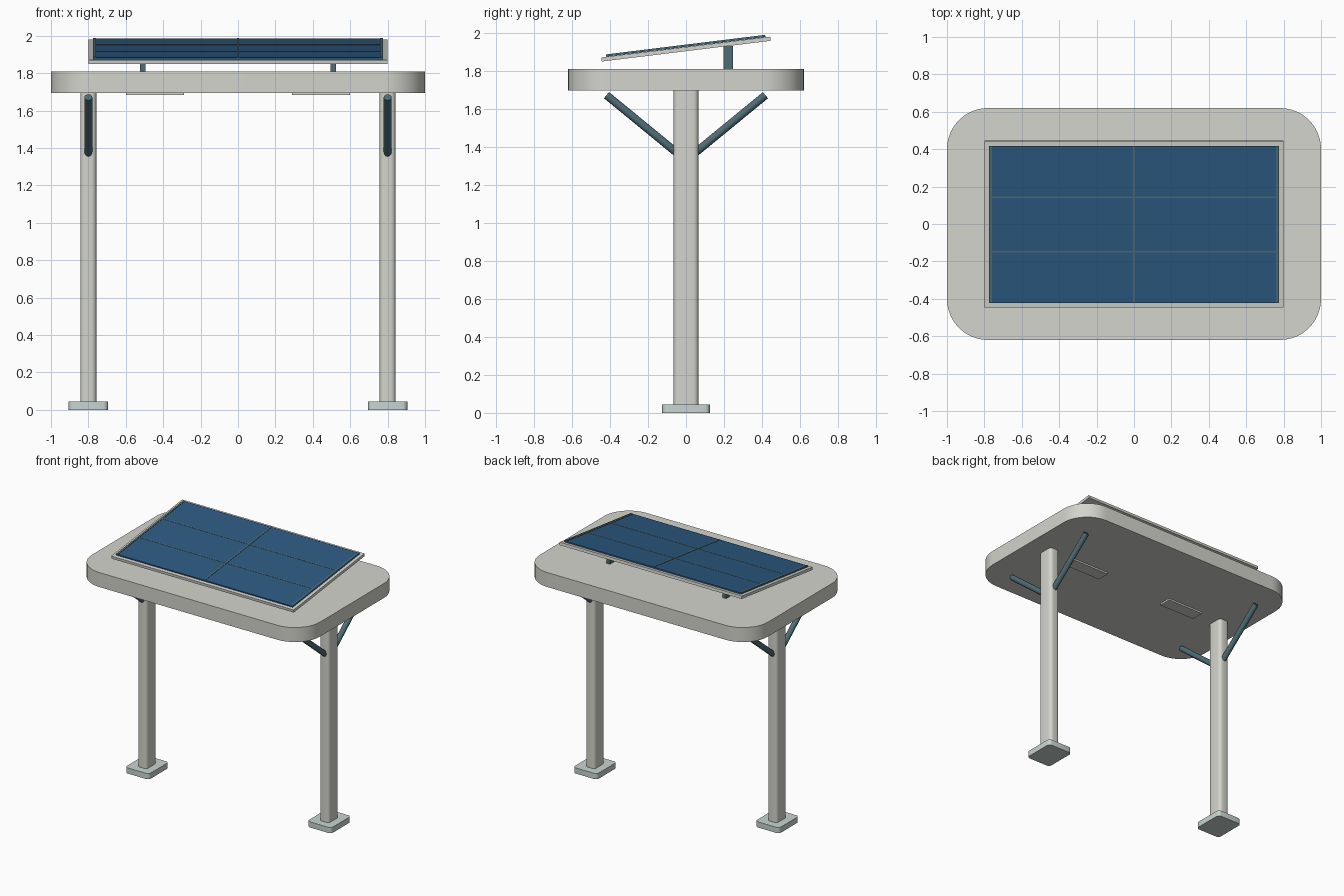
import bpy, bmesh, math
from mathutils import Vector, Matrix

if "Cube" in bpy.data.objects:
    bpy.data.objects.remove(bpy.data.objects["Cube"])


def material(name, rgb):
    m = bpy.data.materials.new(name)
    m.diffuse_color = (*rgb, 1)
    m.use_nodes = True
    m.node_tree.nodes["Principled BSDF"].inputs["Base Color"].default_value = m.diffuse_color
    return m


SHELL = material("warm_grey", (0.66, 0.66, 0.61))
FOOT = material("pale_grey_green", (0.58, 0.66, 0.64))
STEEL = material("dark_teal", (0.08, 0.15, 0.18))
CELL = material("solar_blue", (0.025, 0.10, 0.22))


def finish(name, bm, mat, smooth=False):
    mesh = bpy.data.meshes.new(name)
    bm.to_mesh(mesh)
    bm.free()
    mesh.materials.append(mat)
    ob = bpy.data.objects.new(name, mesh)
    bpy.context.collection.objects.link(ob)
    if smooth:
        bpy.ops.object.select_all(action='DESELECT')
        ob.select_set(True)
        bpy.context.view_layer.objects.active = ob
        bpy.ops.object.shade_smooth_by_angle(angle=math.radians(35))
    return ob


def box(name, size, centre, mat, radius=0, segments=4, matrix=None):
    """Box with optional rounded vertical edges."""
    bm = bmesh.new()
    bmesh.ops.create_cube(bm, size=1)
    bmesh.ops.scale(bm, vec=size, verts=bm.verts)
    if radius:
        upright = [e for e in bm.edges
                   if abs(e.verts[0].co.z - e.verts[1].co.z) > 1e-4]
        bmesh.ops.bevel(bm, geom=upright, offset=radius, segments=segments,
                        profile=0.5, affect='EDGES')
    bmesh.ops.translate(bm, vec=centre, verts=bm.verts)
    if matrix:
        bm.transform(matrix)
    return finish(name, bm, mat, radius > 0)


def rod(name, a, b, radius, mat):
    """Cylinder between two points."""
    a, b = Vector(a), Vector(b)
    d = b - a
    bm = bmesh.new()
    bmesh.ops.create_cone(bm, cap_ends=True, segments=20, radius1=radius,
                          radius2=radius, depth=d.length)
    bm.transform(Matrix.Translation((a + b) / 2)
                 @ d.to_track_quat('Z', 'Y').to_matrix().to_4x4())
    return finish(name, bm, mat, True)


# Canopy roof
box("canopy_roof", (2, 1.24, 0.115), (0, 0, 1.7525), SHELL, 0.22, 12)

for side, s in (("left", -1), ("right", 1)):
    # Foot plate, post and two diagonal braces
    box(f"{side}_foot", (0.21, 0.25, 0.045), (0.8 * s, 0, 0.0225), FOOT, 0.025)
    box(f"{side}_post", (0.085, 0.13, 1.66), (0.8 * s, 0, 0.87), SHELL, 0.025)
    for end, t in (("front", -1), ("back", 1)):
        rod(f"{side}_{end}_brace", (0.8 * s, 0.03 * t, 1.353),
            (0.8 * s, 0.418 * t, 1.671), 0.021, STEEL)
    # Ceiling light and rear panel mount
    box(f"{side}_light", (0.31, 0.10, 0.02), (0.445 * s, 0, 1.692), SHELL)
    box(f"{side}_panel_mount", (0.03, 0.05, 0.125), (0.51 * s, 0.222, 1.8675), STEEL)

# Tilted solar panel: tray, cell sheet and raised dividers
tilt = Matrix.Translation((0, 0, 1.9135)) @ Matrix.Rotation(math.radians(7), 4, 'X')
box("panel_tray", (1.6, 0.895, 0.022), (0, 0, 0), SHELL, matrix=tilt)
box("solar_cells", (1.55, 0.845, 0.009), (0, 0, 0.0165), CELL, matrix=tilt)
for i, (x, w) in enumerate(((-0.767, 0.016), (0, 0.012), (0.767, 0.016))):
    box(f"long_divider_{i + 1}", (w, 0.845, 0.008), (x, 0, 0.0195), STEEL, matrix=tilt)
for i, y in enumerate((-0.147, 0.147)):
    box(f"cross_divider_{i + 1}", (1.55, 0.01, 0.006), (0, y, 0.0195), STEEL, matrix=tilt)
